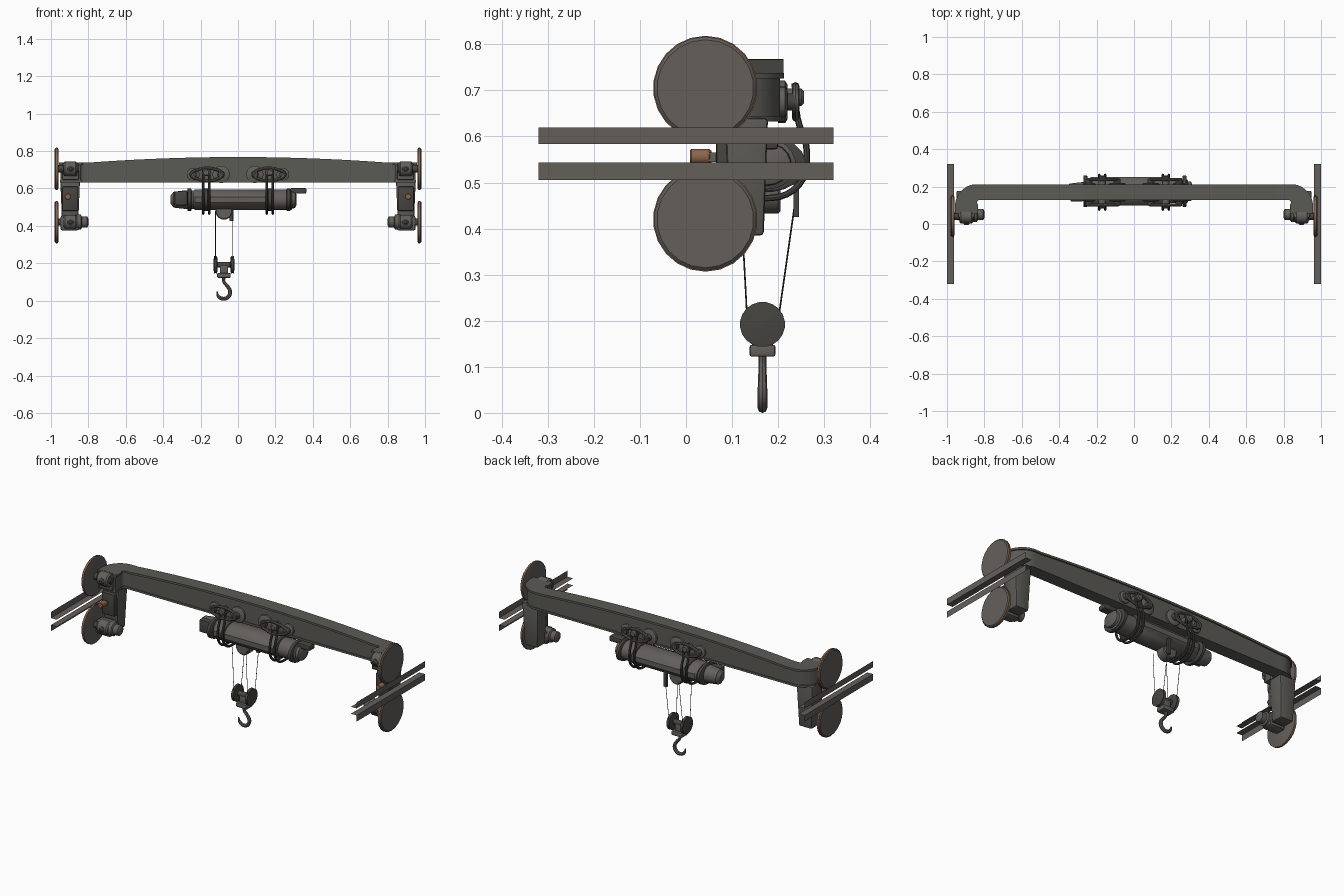
import bpy, bmesh, math
from mathutils import Vector, Matrix

if "Cube" in bpy.data.objects:
    bpy.data.objects.remove(bpy.data.objects["Cube"])


def material(name, rgb):
    m = bpy.data.materials.new(name)
    m.diffuse_color = (*rgb, 1)
    m.use_nodes = True
    m.node_tree.nodes["Principled BSDF"].inputs["Base Color"].default_value = m.diffuse_color
    return m


STEEL = material("warm grey steel", (0.125, 0.115, 0.105))
BEAM = material("olive grey paint", (0.105, 0.103, 0.09))
DARK = material("dark iron", (0.06, 0.058, 0.052))
RUST = material("rust brown", (0.27, 0.13, 0.07))


def add(name, bm, mat, smooth=True):
    bmesh.ops.recalc_face_normals(bm, faces=bm.faces)
    me = bpy.data.meshes.new(name)
    bm.to_mesh(me)
    bm.free()
    me.materials.append(mat)
    ob = bpy.data.objects.new(name, me)
    bpy.context.collection.objects.link(ob)
    if smooth:
        bpy.context.view_layer.objects.active = ob
        ob.select_set(True)
        bpy.ops.object.shade_smooth_by_angle(angle=math.radians(35))
        ob.select_set(False)
    return ob


def box(name, lo, hi, mat, bevel=0.0, taper=1.0):
    """Box between two corners; taper narrows the bottom."""
    bm = bmesh.new()
    bmesh.ops.create_cube(bm, size=1)
    lo, hi = Vector(lo), Vector(hi)
    for v in bm.verts:
        k = taper if v.co.z < 0 else 1
        v.co = Vector((v.co.x * k, v.co.y * k, v.co.z)) * (hi - lo) + (lo + hi) / 2
    if bevel:
        bmesh.ops.bevel(bm, geom=bm.edges[:], offset=bevel, segments=2, affect='EDGES', profile=0.5)
    return add(name, bm, mat)


def lathe(name, axis, center, profile, mat, sides=20, squash=(1, 1)):
    """Closed turned solid; profile is (position along axis, radius)."""
    bm = bmesh.new()
    rings = []
    for t, r in profile:
        ring = []
        for i in range(sides):
            a = 2 * math.pi * (i + 0.5) / sides
            u, w = r * math.cos(a) * squash[0], r * math.sin(a) * squash[1]
            p = {'X': (t, u, w), 'Y': (u, t, w), 'Z': (u, w, t)}[axis]
            ring.append(bm.verts.new(Vector(p) + Vector(center)))
        rings.append(ring)
    for a, b in zip(rings, rings[1:]):
        for i in range(sides):
            j = (i + 1) % sides
            bm.faces.new((a[i], a[j], b[j], b[i]))
    bm.faces.new(rings[0])
    bm.faces.new(rings[-1])
    return add(name, bm, mat)


def tube(name, pts, r, mat, closed=False, radii=None, smooth_path=True, res=2):
    cu = bpy.data.curves.new(name, 'CURVE')
    cu.dimensions = '3D'
    cu.bevel_depth, cu.bevel_resolution, cu.use_fill_caps = r, res, True
    cu.resolution_u = 5
    sp = cu.splines.new('BEZIER' if smooth_path else 'POLY')
    seq = sp.bezier_points if smooth_path else sp.points
    seq.add(len(pts) - 1)
    for i, (q, p) in enumerate(zip(seq, pts)):
        q.co = p if smooth_path else (*p, 1)
        q.radius = radii[i] if radii else 1
        if smooth_path:
            q.handle_left_type = q.handle_right_type = 'AUTO'
    sp.use_cyclic_u = closed
    tmp = bpy.data.objects.new(name + "_path", cu)
    bpy.context.collection.objects.link(tmp)
    bpy.context.view_layer.update()
    me = bpy.data.meshes.new_from_object(tmp)
    bpy.data.objects.remove(tmp)
    bm = bmesh.new()
    bm.from_mesh(me)
    return add(name, bm, mat)


# Arched main beam: a rectangle swept along x, then round the corner to the front
def beam_sweep(name, mat, extra, z_low, z_high):
    half = [(0.80 * i / 10, 0.17, 0.0, 0.034) for i in range(11)]
    for i in range(9):
        a = math.pi / 2 * i / 8
        half.append((0.83 + 0.065 * math.sin(a), 0.105 + 0.065 * math.cos(a), a,
                     0.034 + 0.02 * i / 8))
    half.append((0.895, 0.055, math.pi / 2, 0.054))
    path = [(-x, y, -a, w) for x, y, a, w in half[:0:-1]] + half
    bm = bmesh.new()
    prev = first = None
    for x, y, a, w in path:
        w += extra
        top = 0.768 - 0.03 * min(1, abs(x) / 0.8) ** 2
        n = Vector((math.sin(a), math.cos(a), 0))
        ring = [bm.verts.new(Vector((x, y, z)) + n * k * w)
                for k, z in ((-1, z_low(top)), (1, z_low(top)), (1, z_high(top)), (-1, z_high(top)))]
        if prev:
            for i in range(4):
                bm.faces.new((prev[i], prev[(i + 1) % 4], ring[(i + 1) % 4], ring[i]))
        else:
            bm.faces.new(ring)
        prev = ring
    bm.faces.new(prev)
    return add(name, bm, mat)


beam_sweep("beam_web", BEAM, 0, lambda t: 0.636, lambda t: t - 0.01)
beam_sweep("beam_top_flange", BEAM, 0.008, lambda t: t - 0.012, lambda t: t)
beam_sweep("beam_bottom_flange", BEAM, 0.004, lambda t: 0.632, lambda t: 0.644)

for s in (-1, 1):
    side = "left" if s < 0 else "right"

    def sbox(name, lo, hi, *a, **k):
        xs = sorted((s * lo[0], s * hi[0]))
        return box(f"{side}_{name}", (xs[0], *lo[1:]), (xs[1], *hi[1:]), *a, **k)

    def slathe(name, axis, c, prof, *a, **k):
        if axis == 'X':
            prof = [(s * t, r) for t, r in prof]
        return lathe(f"{side}_{name}", axis, (s * c[0], c[1], c[2]), prof, *a, **k)

    # Angle-section runway rails made of thin sheet
    for nm, flat, edge in (("upper_rail", 0.584, 0.620), ("lower_rail", 0.543, 0.506)):
        bm = bmesh.new()
        prof = [(0.963, flat), (1.0, flat), (1.0, edge)]
        rows = [[bm.verts.new((s * x, y, z)) for x, z in prof] for y in (-0.32, 0.32)]
        for i in range(2):
            bm.faces.new((rows[0][i], rows[0][i + 1], rows[1][i + 1], rows[1][i]))
        add(f"{side}_{nm}", bm, STEEL, smooth=False)

    # Wheels with rust brown treads, axles and bearings
    for nm, z in (("upper", 0.705), ("lower", 0.42)):
        c = (0, 0.042, z)
        slathe(nm + "_wheel", 'X', c, [(0.961, 0.105), (0.963, 0.111), (0.976, 0.111), (0.981, 0.105)],
               STEEL, sides=22)
        slathe(nm + "_wheel_tread", 'X', c, [(0.964, 0.1135), (0.974, 0.1135)], RUST, sides=22)
        slathe(nm + "_axle", 'X', c, [(0.85, 0.02), (0.962, 0.02)], DARK, sides=12)
        slathe(nm + "_bearing", 'X', c, [(0.86, 0.034), (0.868, 0.04), (0.925, 0.04), (0.933, 0.034)],
               STEEL, sides=16)
        sbox(nm + "_bearing_arm", (0.86, 0.04, z - 0.03), (0.93, 0.14, z + 0.03), DARK, bevel=0.006)
        slathe(nm + "_bearing_bolt", 'Y', (0.895, 0, z), [(-0.006, 0.008), (0.002, 0.018), (0.02, 0.018)],
               DARK, sides=10)

    # Leg hanging from the beam end
    sbox("leg", (0.845, 0.085, 0.385), (0.95, 0.178, 0.64), BEAM, bevel=0.008, taper=0.8)
    sbox("leg_cover", (0.855, 0.065, 0.48), (0.94, 0.10, 0.61), DARK, bevel=0.006)
    sbox("end_face_plate", (0.85, 0.035, 0.645), (0.94, 0.06, 0.735), STEEL, bevel=0.008)

    # Travel motor on the lower wheel
    slathe("travel_motor", 'X', (0, 0.05, 0.42),
           [(0.80, 0.018), (0.806, 0.03), (0.835, 0.03), (0.84, 0.04), (0.87, 0.04)], STEEL, sides=14)
    sbox("travel_gearbox", (0.85, 0.02, 0.375), (0.95, 0.09, 0.455), STEEL, bevel=0.012)

    # Guide roller running between the rails
    slathe("guide_roller", 'Y', (0.91, 0, 0.556),
           [(0.009, 0.014), (0.012, 0.017), (0.05, 0.017), (0.055, 0.013)], RUST, sides=14)
    sbox("guide_arm", (0.895, 0.05, 0.545), (0.925, 0.12, 0.565), STEEL)

# Hoist housing, drum rings, motor and end cap
hc, sq = (0, 0.175, 0.54), (1.4, 1)
lathe("hoist_housing", 'X', hc, [(-0.24, 0.05), (-0.23, 0.056), (0.16, 0.056), (0.17, 0.05)], STEEL, 12, sq)
for i, x in enumerate((-0.26, -0.17, 0.17, 0.27)):
    lathe(f"hoist_ring_{i + 1}", 'X', hc, [(x - 0.011, 0.057), (x - 0.008, 0.061), (x + 0.008, 0.061), (x + 0.011, 0.057)],
          DARK, 20, sq)
lathe("hoist_end_cap", 'X', hc, [(-0.36, 0.022), (-0.345, 0.042), (-0.28, 0.05), (-0.24, 0.05)], STEEL, 14)
lathe("hoist_motor", 'X', hc, [(0.16, 0.055), (0.285, 0.055), (0.29, 0.047), (0.305, 0.045), (0.312, 0.03)], STEEL, 18, (1.15, 1))
box("motor_terminal_box", (0.28, 0.15, 0.572), (0.365, 0.20, 0.602), DARK, bevel=0.006)
box("brake_box", (-0.34, 0.12, 0.51), (-0.27, 0.16, 0.585), DARK, bevel=0.008)

# Trolley hangers: paired straps, runner discs and link loops on both faces of the beam
for s in (-1, 1):
    for j, dx in enumerate((-0.016, 0.016)):
        x = s * 0.17 + dx
        u = [(x, 0.17 + k * d, z) for k, d, z in
             ((-1, .066, .715), (-1, .072, .64), (-1, .092, .57), (-1, .075, .495), (0, 0, .466),
              (1, .075, .495), (1, .092, .57), (1, .072, .64), (1, .066, .715))]
        tube(f"hanger_strap_{'left' if s < 0 else 'right'}_{j + 1}", u, 0.007, DARK)
    for k, face in ((-1, "front"), (1, "back")):
        tag = f"{face}_{'left' if s < 0 else 'right'}"
        y = 0.17
        for nm, x, r in (("inner", 0.09, 0.046), ("outer", 0.24, 0.034)):
            lathe(f"runner_{nm}_{tag}", 'Y', (s * x, y, 0.675),
                  [(k * 0.03, r), (k * 0.045, r), (k * 0.05, r - 0.008)], STEEL, 18)
            lathe(f"runner_hub_{nm}_{tag}", 'Y', (s * x, y, 0.675),
                  [(k * 0.045, 0.02), (k * 0.07, 0.018), (k * 0.072, 0.01)], DARK, 12)
        loop = [(s * (0.165 + a), y + k * 0.068, 0.675 + b) for a, b in
                ((-.08, 0), (-.06, .022), (.06, .022), (.085, 0), (.06, -.022), (-.06, -.022))]
        tube(f"link_loop_{tag}", loop, 0.008, STEEL, closed=True)
        lathe(f"link_knob_{tag}", 'Y', (s * 0.17, y, 0.685),
              [(k * 0.03, 0.02), (k * 0.08, 0.02), (k * 0.086, 0.014)], STEEL, 12)

# Rope pulley under the hoist
lathe("rope_pulley", 'Y', (-0.075, 0.175, 0.478), [(-0.03, 0.04), (-0.025, 0.045), (0.025, 0.045), (0.03, 0.04)], STEEL, 18)
box("rope_anchor", (-0.045, 0.233, 0.425), (-0.025, 0.245, 0.52), DARK)

# Hook block: two sheaves, cross axle, four ropes
hx, hy = -0.075, 0.166
for i, x in enumerate((-0.12, -0.03)):
    lathe(f"block_sheave_{i + 1}", 'X', (x, hy, 0.192),
          [(-0.012, 0.012), (-0.008, 0.049), (-0.002, 0.045), (0.002, 0.045), (0.008, 0.049), (0.012, 0.012)], DARK, 20)
    for j, (y0, y1) in enumerate(((0.133, 0.118), (0.20, 0.24))):
        tube(f"rope_{i + 1}_{j + 1}", [(x, y0, 0.2), (x, y1, 0.48)], 0.0018, DARK, smooth_path=False, res=0)
lathe("block_axle", 'X', (hx, hy, 0.192), [(-0.05, 0.016), (0.05, 0.016)], DARK, 12)
box("block_neck", (hx - 0.022, hy - 0.014, 0.14), (hx + 0.022, hy + 0.014, 0.19), STEEL, bevel=0.004)
box("block_yoke", (hx - 0.036, hy - 0.028, 0.122), (hx + 0.036, hy + 0.028, 0.148), STEEL, bevel=0.005)

# Lifting hook
tube("hook", [(hx + a, hy, z) for a, z in
              ((0, .13), (0, .1), (.018, .078), (.033, .048), (.022, .02), (-.005, .0105), (-.03, .024), (-.038, .05))],
     0.0105, STEEL, radii=[0.8, 0.8, 0.9, 1, 1, 1, 0.8, 0.3])
